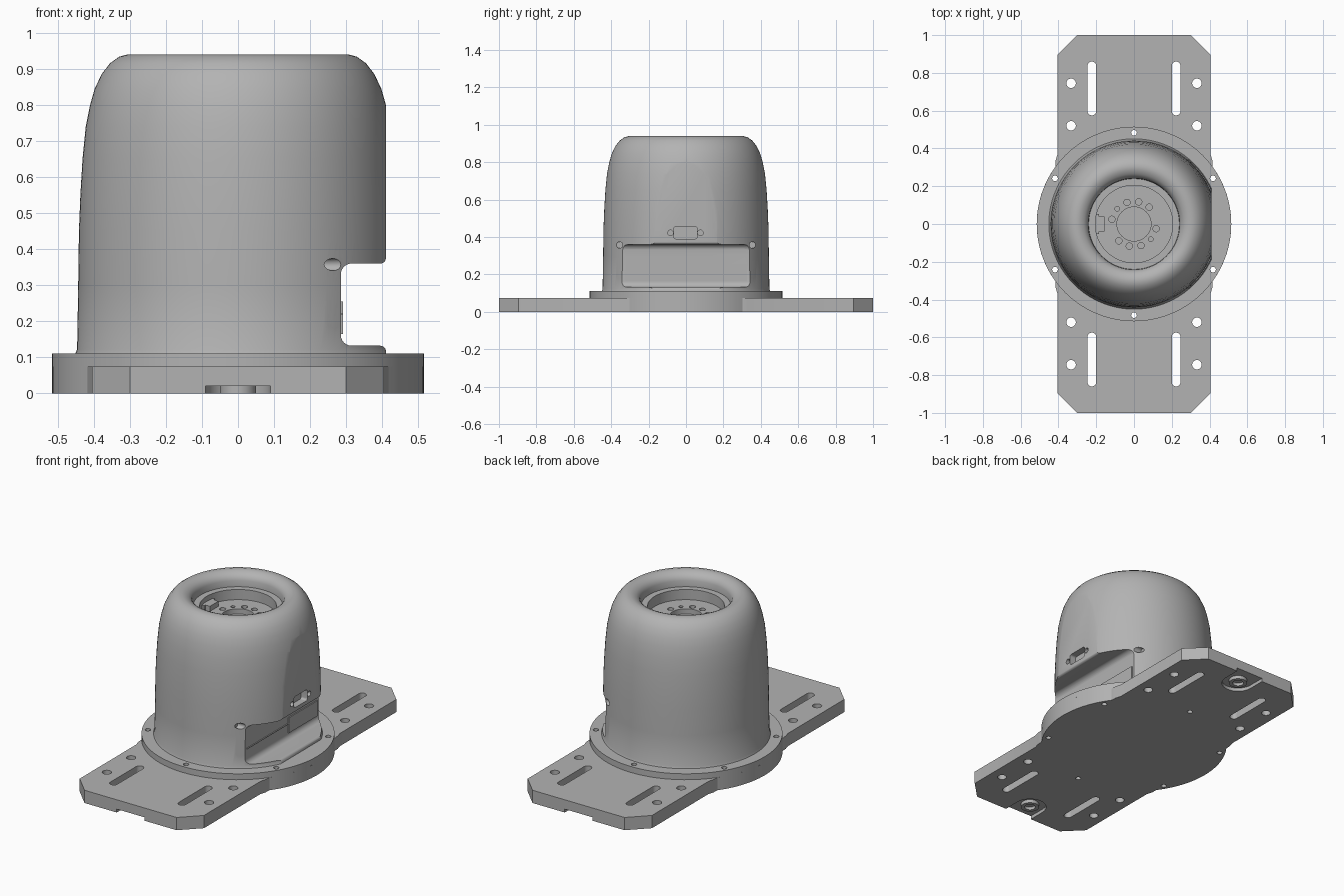
import bpy, bmesh
from math import sin, cos, pi, radians
from mathutils import Matrix

cube = bpy.data.objects.get("Cube")
if cube:
    bpy.data.objects.remove(cube, do_unlink=True)

grey = bpy.data.materials.new("satin grey")
grey.use_nodes = True
grey.diffuse_color = (0.45, 0.45, 0.45, 1)
grey.node_tree.nodes["Principled BSDF"].inputs["Base Color"].default_value = (0.45, 0.45, 0.45, 1)

# Maps a prism's local depth axis to a world axis
AXES = {"z": Matrix.Identity(4),
        "x": Matrix(((0, 0, 1, 0), (1, 0, 0, 0), (0, 1, 0, 0), (0, 0, 0, 1))),
        "y": Matrix(((1, 0, 0, 0), (0, 0, 1, 0), (0, 1, 0, 0), (0, 0, 0, 1)))}


def finish(name, bm):
    bmesh.ops.recalc_face_normals(bm, faces=bm.faces)
    mesh = bpy.data.meshes.new(name)
    bm.to_mesh(mesh)
    bm.free()
    mesh.materials.append(grey)
    ob = bpy.data.objects.new(name, mesh)
    bpy.context.collection.objects.link(ob)
    return ob


def prism(name, outlines, lo, hi, axis="z"):
    bm = bmesh.new()
    for pts in outlines:
        face = bm.faces.new([bm.verts.new((u, v, lo)) for u, v in pts])
        ext = bmesh.ops.extrude_face_region(bm, geom=[face])["geom"]
        moved = [g for g in ext if isinstance(g, bmesh.types.BMVert)]
        bmesh.ops.translate(bm, verts=moved, vec=(0, 0, hi - lo))
    bm.transform(AXES[axis])
    return finish(name, bm)


def lathe(name, profile, steps=96):
    bm = bmesh.new()
    vs = [bm.verts.new((r, 0, z)) for r, z in profile]
    es = [bm.edges.new(p) for p in zip(vs, vs[1:])]
    bmesh.ops.spin(bm, geom=vs + es, cent=(0, 0, 0), axis=(0, 0, 1), angle=2 * pi, steps=steps)
    bmesh.ops.remove_doubles(bm, verts=bm.verts, dist=0.0001)
    return finish(name, bm)


def arc(u, v, r, a0=0, a1=360, n=12):
    return [(u + r * cos(radians(a0 + (a1 - a0) * i / n)),
             v + r * sin(radians(a0 + (a1 - a0) * i / n))) for i in range(n + 1)]


def circle(u, v, r, n=24):
    return arc(u, v, r, n=n)[:-1]


def box(u0, u1, v0, v1):
    return [(u0, v0), (u1, v0), (u1, v1), (u0, v1)]


def round_box(u0, u1, v0, v1, r):
    return (arc(u1 - r, v1 - r, r, 0, 90, 8) + arc(u0 + r, v1 - r, r, 90, 180, 8)
            + arc(u0 + r, v0 + r, r, 180, 270, 8) + arc(u1 - r, v0 + r, r, 270, 360, 8))


def cut(target, cutter, keep=False):
    cutter.hide_render = True
    mod = target.modifiers.new("cut", "BOOLEAN")
    mod.operation, mod.solver, mod.object = "DIFFERENCE", "EXACT", cutter
    bpy.context.view_layer.objects.active = target
    bpy.ops.object.modifier_apply(modifier=mod.name)
    if not keep:
        bpy.data.objects.remove(cutter, do_unlink=True)


signs = [(sx, sy) for sx in (-1, 1) for sy in (-1, 1)]

# Base plate: chamfered rectangle blended into a wider round centre
quarter = [(0.3, 1), (0.405, 0.895), (0.405, 0.37), (0.415, 0.335)]
upper = [(-x, y) for x, y in reversed(quarter)] + quarter
right_side = arc(0, 0, 0.515, 36, -36, 24)
outline = upper + right_side + [(-x, -y) for x, y in upper] + [(-x, -y) for x, y in right_side]
base_plate = prism("base_plate", [outline], 0, 0.075)
holes = [circle(0.333 * sx, y * sy, 0.025) for sx, sy in signs for y in (0.52, 0.745)]
for sx, sy in signs:
    x, y0, y1 = 0.223 * sx, min(0.575 * sy, 0.86 * sy), max(0.575 * sy, 0.86 * sy)
    holes.append(round_box(x - 0.023, x + 0.023, y0, y1, 0.0229))
cut(base_plate, prism("hole_cutter", holes, -0.05, 0.15))

# Recessed notches under both ends, each holding a ring
for sy, end in ((-1, "front"), (1, "back")):
    notch = [(x, y * sy) for x, y in [(0.09, 1.05)] + arc(0, 0.9, 0.09, 0, -180, 20) + [(-0.09, 1.05)]]
    cut(base_plate, prism("notch_cutter", [notch], -0.05, 0.02))
    ring = prism(end + "_ring", [circle(0, 0.9 * sy, 0.05, 32)], 0, 0.025)
    cut(ring, prism("ring_cutter", [circle(0, 0.9 * sy, 0.03, 32)], -0.05, 0.018))

# Round flange with six bolt holes that pass through the plate
flange = lathe("flange", [(0, 0.075), (0.515, 0.075), (0.515, 0.11), (0, 0.11)])
bolts = [circle(0.483 * cos(radians(a)), 0.483 * sin(radians(a)), 0.015, 16) for a in range(30, 390, 60)]
bolt_cutter = prism("bolt_cutter", bolts, -0.05, 0.2)
cut(flange, bolt_cutter, keep=True)
cut(base_plate, bolt_cutter)

# Domed housing with a dished top
housing = lathe("housing", [
    (0, 0.105), (0.453, 0.105), (0.446, 0.122), (0.443, 0.3), (0.441, 0.45), (0.437, 0.55),
    (0.431, 0.65), (0.422, 0.74), (0.41, 0.8), (0.397, 0.845), (0.378, 0.885), (0.355, 0.915),
    (0.33, 0.933), (0.305, 0.94), (0.285, 0.937), (0.265, 0.928), (0.25, 0.914), (0.242, 0.895),
    (0.24, 0.86), (0.205, 0.86), (0.205, 0.8), (0.09, 0.8), (0.09, 0.77), (0, 0.77)], 128)
# Flat left side
cut(housing, prism("flat_cutter", [box(0.41, 0.7, -0.6, 0.6)], 0.1, 1.1))
# Side bay with rounded corners, cut front to back
bay = (arc(0.315, 0.33, 0.03, 180, 90, 6) + arc(0.395, 0.375, 0.015, 270, 360, 6) + [(0.6, 0.375), (0.6, 0.117)]
       + arc(0.395, 0.117, 0.015, 0, 90, 6) + arc(0.315, 0.162, 0.03, 270, 180, 6))
cut(housing, prism("bay_cutter", [bay], -0.6, 0.6, "y"))
# Hollow interior and the window slots into it
inside = [(min(x, 0.255), y) for x, y in circle(0, 0, 0.385, 64)]
inside = [p for i, p in enumerate(inside) if p != inside[i - 1]]
cut(housing, prism("inside_cutter", [inside], 0.14, 0.37))
slots = [round_box(-0.325, 0.315, 0.29, 0.345, 0.01), round_box(-0.325, 0.06, 0.165, 0.215, 0.01)]
cut(housing, prism("slot_cutter", slots, 0.2, 0.33, "x"))
# Side screw bores, connector recess with its two screws
bores = [circle(0.355 * s, z, 0.017, 16) for s in (-1, 1) for z in (0.197, 0.357)]
cut(housing, prism("bore_cutter", bores, 0.235, 0.6, "x"))
port = [round_box(-0.065, 0.06, 0.39, 0.455, 0.012), circle(-0.083, 0.422, 0.015, 16), circle(0.077, 0.422, 0.015, 16)]
cut(housing, prism("port_cutter", port, 0.37, 0.6, "x"))
# Bolt circle in the dish floor, with two gaps
dish = []
for k in range(12):
    a = radians(18 + 30 * k)
    if k % 6:
        dish.append(circle(0.12 * cos(a), 0.12 * sin(a), 0.012 if k % 6 == 4 else 0.017, 16))
cut(housing, prism("dish_cutter", dish, 0.775, 0.85))

# Small connector in the dish, inner column and stepped cover on the bay wall
dish_connector = prism("dish_connector", [box(-0.208, -0.185, -0.052, 0.052), box(-0.19, -0.155, -0.04, 0.04)], 0.795, 0.83)
inner_column = lathe("inner_column", [(0, 0.13), (0.17, 0.13), (0.17, 0.38), (0, 0.38)], 64)
bay_cover = prism("bay_cover", [[(-0.33, 0.218), (0.06, 0.218), (0.06, 0.165), (0.325, 0.165), (0.325, 0.255),
                                 (0.06, 0.255), (0.06, 0.222), (-0.33, 0.222)]], 0.28, 0.291, "x")

# Smooth curved surfaces, keep edges crisp
bpy.ops.object.select_all(action="DESELECT")
for ob in bpy.context.collection.objects:
    if ob.type == "MESH":
        ob.select_set(True)
        bpy.context.view_layer.objects.active = ob
bpy.ops.object.shade_smooth_by_angle(angle=radians(30))
